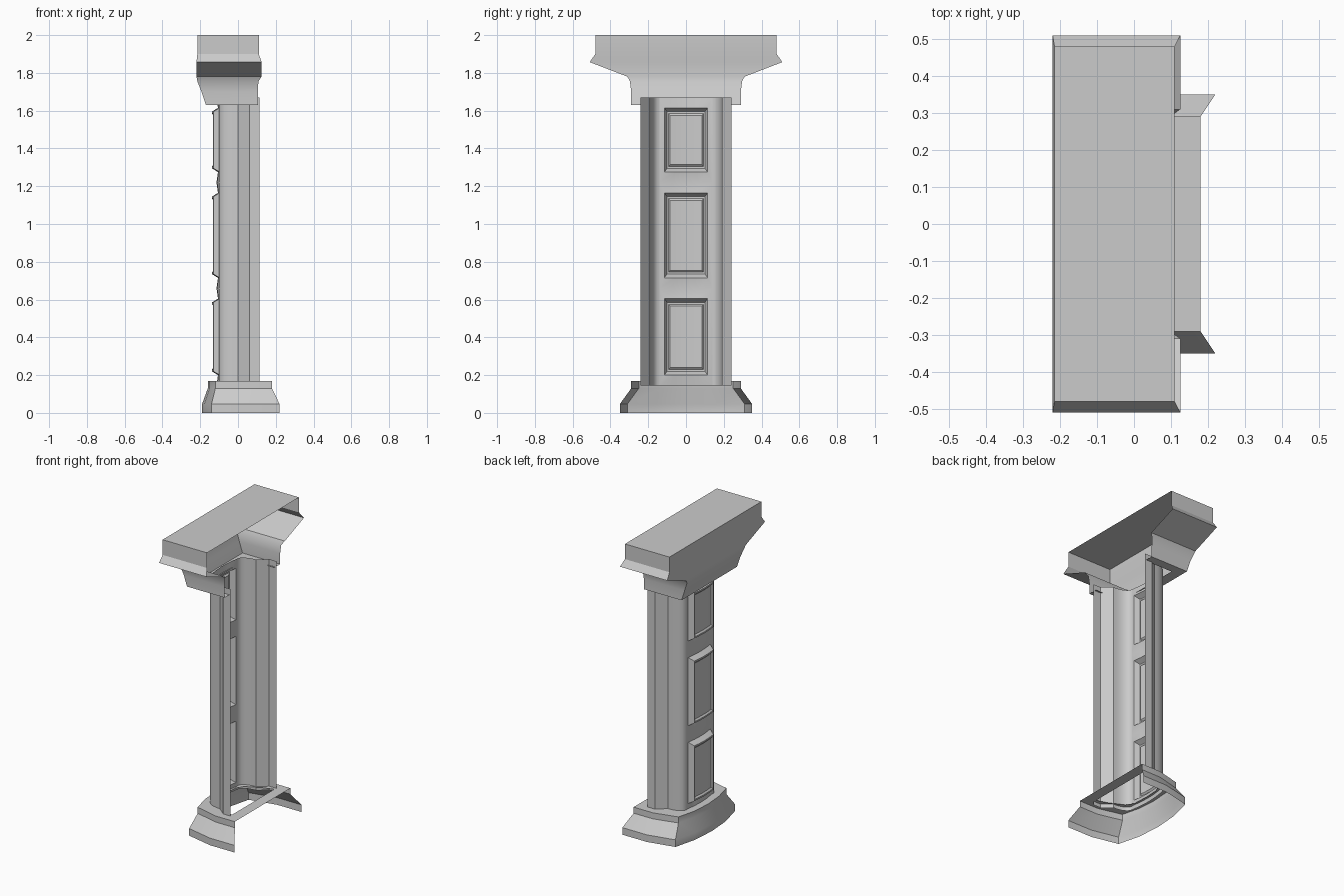
import bpy, bmesh, math

if "Cube" in bpy.data.objects:
    bpy.data.objects.remove(bpy.data.objects["Cube"])


def loft(bm, rings, closed=False):
    """Skin a list of equally long point rings; return the vertex rows."""
    rows = [[bm.verts.new(p) for p in r] for r in rings]
    for a, b in zip(rows, rows[1:]):
        n = len(a)
        for i in range(n if closed else n - 1):
            j = (i + 1) % n
            bm.faces.new((a[i], b[i], b[j], a[j]))
    return rows


def finish(bm, name, angle=30):
    me = bpy.data.meshes.new(name)
    bm.to_mesh(me)
    bm.free()
    ob = bpy.data.objects.new(name, me)
    bpy.context.collection.objects.link(ob)
    bpy.ops.object.select_all(action='DESELECT')
    ob.select_set(True)
    bpy.context.view_layer.objects.active = ob
    bpy.ops.object.shade_smooth_by_angle(angle=math.radians(angle))
    return ob


def both_sides(half, z):
    """Half outline (x, y) from the open back to the middle of the face, mirrored in y."""
    other = [(x, -y) for x, y in reversed(half) if y != 0]
    return [(x, y, z) for x, y in half + other]


# Base: bowed plinth, open at the back, with a flat rim around the shaft
low = [(.22, -.35), (.04, -.35), (-.14, -.31), (-.178, -.16), (-.19, 0)]
high = [(.18, -.29), (.04, -.29), (-.12, -.25), (-.15, -.13), (-.16, 0)]
hole = [(.11, -.22), (.04, -.20), (-.06, -.15), (-.09, -.10), (-.095, 0)]
bm = bmesh.new()
loft(bm, [both_sides(low, 0), both_sides(low, .047),
          both_sides(high, .13), both_sides(high, .17)])
loft(bm, [both_sides(high, .17), both_sides(hole, .17)], closed=True)
bmesh.ops.remove_doubles(bm, verts=bm.verts, dist=1e-5)
finish(bm, "base")

# Shaft sides: flat strip, splayed step and quarter round, mirrored
Z0, Z1 = .145, 1.67
side = [(.115, -.24), (.06, -.24)]
for k in range(7):
    t = math.radians(15 * k)
    side.append((-.10 * math.sin(t), -.14 - .05 * math.cos(t)))
bm = bmesh.new()
for path in (side, [(x, -y) for x, y in reversed(side)]):
    loft(bm, [[(x, y, z) for x, y in path] for z in (Z0, Z1)])
finish(bm, "shaft_sides")


# Face panels: sloped surround, raised frame and sunk centre, slightly bowed
def panel_ring(x, w, z0, z1):
    ys = [w * (k / 2 - 1) for k in range(5)]
    pts = [(y, z0) for y in ys] + [(y, z1) for y in reversed(ys)]
    return [(x - .014 * (1 - (y / .14) ** 2), y, z) for y, z in pts]


bm = bmesh.new()
for z0, z1 in ((Z0, .66), (.66, 1.22), (1.22, Z1)):
    rows = loft(bm, [panel_ring(x, w, z0 + d, z1 - d) for x, w, d in (
        (-.10, .14, 0), (-.092, .115, .055), (-.124, .10, .075),
        (-.124, .092, .085), (-.115, .085, .095))], closed=True)
    r = rows[-1]
    for i in range(4):
        bm.faces.new((r[i], r[9 - i], r[8 - i], r[i + 1]))
bmesh.ops.remove_doubles(bm, verts=bm.verts, dist=1e-5)
finish(bm, "face_panels")


# Capital: flaring head, open at the back, closed on top
def cap_ring(xr, xl, y, z):
    return [(xr, -y, z), (xl, -y, z), (xl, y, z), (xr, y, z)]


bm = bmesh.new()
rows = loft(bm, [cap_ring(*p) for p in (
    (.105, -.10, .23, 1.63),
    (.105, -.17, .29, 1.63), (.105, -.193, .29, 1.70), (.108, -.215, .297, 1.755),
    (.125, -.22, .31, 1.78), (.125, -.22, .51, 1.857),
    (.11, -.215, .48, 1.90), (.11, -.215, .48, 2.0))])
bm.faces.new(list(reversed(rows[-1])))
finish(bm, "capital")
